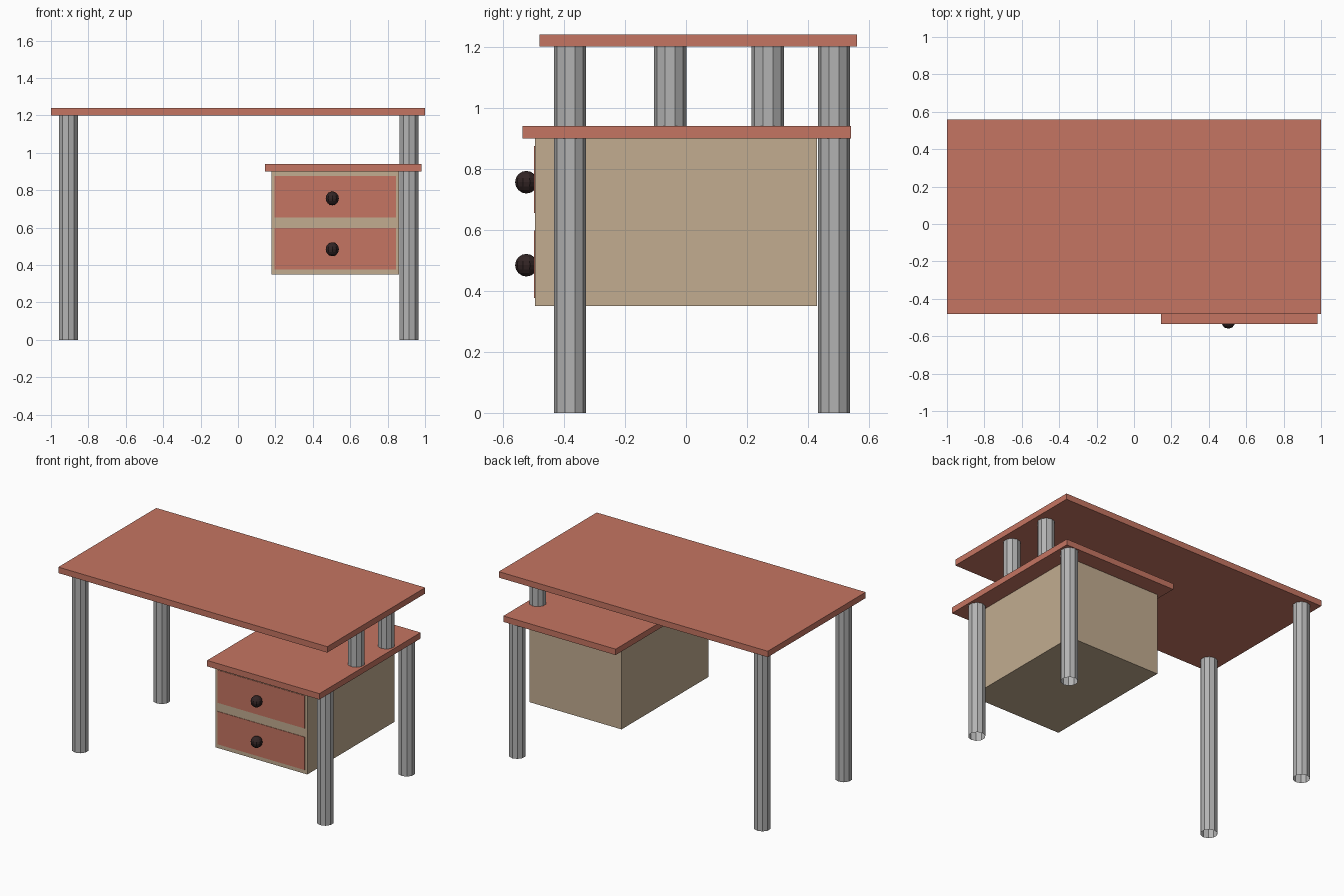
import bpy, bmesh, math
from mathutils import Matrix

if "Cube" in bpy.data.objects:
    bpy.data.objects.remove(bpy.data.objects["Cube"])


def material(name, rgb):
    m = bpy.data.materials.new(name)
    m.diffuse_color = (*rgb, 1)
    m.use_nodes = True
    m.node_tree.nodes["Principled BSDF"].inputs["Base Color"].default_value = m.diffuse_color
    return m


RED = material("terracotta", (0.56, 0.178, 0.122))
TAN = material("tan_wood", (0.54, 0.415, 0.28))
GREY = material("grey_metal", (0.45, 0.45, 0.45))
DARK = material("dark_knob", (0.032, 0.018, 0.018))


def finish(name, bm, mat):
    me = bpy.data.meshes.new(name)
    bm.to_mesh(me)
    bm.free()
    me.materials.append(mat)
    ob = bpy.data.objects.new(name, me)
    bpy.context.collection.objects.link(ob)
    return ob


def box(name, lo, hi, mat):
    bm = bmesh.new()
    bmesh.ops.create_cube(bm, size=1)
    for v in bm.verts:
        v.co = [(a + b) / 2 + c * (b - a) for a, b, c in zip(lo, hi, v.co)]
    return finish(name, bm, mat)


def post(name, x, y, z0, z1):
    # ten-sided open tube with a corner pointing along y
    bm = bmesh.new()
    rings = []
    for z in (z0, z1):
        rings.append([bm.verts.new((x + 0.053 * math.sin(i * math.tau / 10),
                                    y + 0.053 * math.cos(i * math.tau / 10), z))
                      for i in range(10)])
    for i in range(10):
        j = (i + 1) % 10
        bm.faces.new((rings[0][j], rings[0][i], rings[1][i], rings[1][j]))
    return finish(name, bm, GREY)


# Desk top, lower shelf and drawer cabinet
box("desk_top", (-1, -0.48, 1.20), (1, 0.56, 1.24), RED)
box("lower_shelf", (0.145, -0.535, 0.90), (0.98, 0.54, 0.94), RED)
box("cabinet", (0.178, -0.495, 0.35), (0.862, 0.43, 0.90), TAN)

# Drawer fronts and knobs
for name, z0, z1, zk in (("upper", 0.655, 0.875, 0.756), ("lower", 0.376, 0.597, 0.484)):
    box(name + "_drawer_front", (0.195, -0.498, z0), (0.845, -0.494, z1), RED)
    bm = bmesh.new()
    bmesh.ops.create_uvsphere(bm, u_segments=10, v_segments=8, radius=0.037,
                              matrix=Matrix.Translation((0.504, -0.523, zk)))
    finish(name + "_knob", bm, DARK)

# Legs: full height on the left, under the shelf on the right
for end, y in (("front", -0.38), ("back", 0.485)):
    post(end + "_left_leg", -0.907, y, 0, 1.20)
    post(end + "_right_leg", 0.915, y, 0, 0.90)

# Short posts between shelf and desk top
for end, y in (("front", -0.052), ("back", 0.268)):
    post(end + "_short_post", 0.915, y, 0.94, 1.20)
